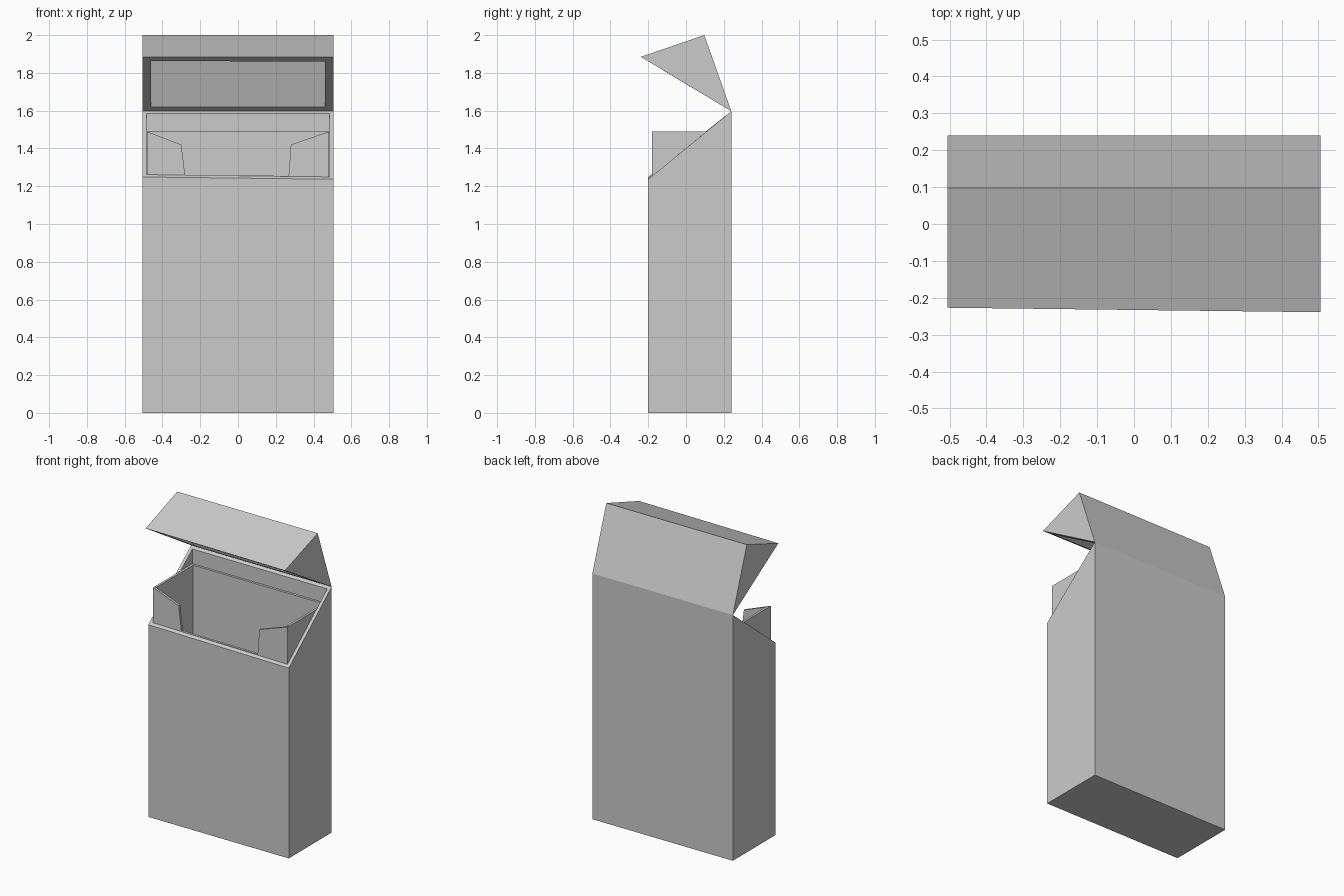
import bpy
import bmesh
from mathutils import Vector

cube = bpy.data.objects.get("Cube")
if cube:
    bpy.data.objects.remove(cube, do_unlink=True)

HALF = 0.505      # half width of the carton
FLOOR = 0.02      # thickness of the base

grey = bpy.data.materials.new("card grey")
grey.use_nodes = True
colour = (0.6, 0.6, 0.6, 1)
grey.diffuse_color = colour
grey.node_tree.nodes["Principled BSDF"].inputs["Base Color"].default_value = colour


def prism(bm, outline, axis, start, end):
    """Extrude an outline along x (outline in y, z) or y (outline in x, z)."""
    place = (lambda d, p: (d, p[0], p[1])) if axis == "x" else (lambda d, p: (p[0], d, p[1]))
    a = [bm.verts.new(place(start, p)) for p in outline]
    b = [bm.verts.new(place(end, p)) for p in outline]
    bm.faces.new(a)
    bm.faces.new(b)
    n = len(outline)
    sides = [bm.faces.new((a[i], a[(i + 1) % n], b[(i + 1) % n], b[i])) for i in range(n)]
    bmesh.ops.recalc_face_normals(bm, faces=bm.faces[:])
    return sides


def finish(bm, name):
    bmesh.ops.recalc_face_normals(bm, faces=bm.faces[:])
    mesh = bpy.data.meshes.new(name)
    bm.to_mesh(mesh)
    bm.free()
    mesh.materials.append(grey)
    obj = bpy.data.objects.new(name, mesh)
    bpy.context.collection.objects.link(obj)
    return obj


# Carton body: slanted mouth, inset to a rim and hollowed straight down
bm = bmesh.new()
sides = prism(bm, [(-0.2, 0), (0.24, 0), (0.24, 1.597), (-0.2, 1.243)], "x", -HALF, HALF)
for v in bm.verts:
    if 1 < v.co.z < 1.4:
        v.co.z -= 0.012 * v.co.x
mouth = sides[2]
bmesh.ops.inset_region(bm, faces=[mouth], thickness=0.02, use_even_offset=True)
well = bmesh.ops.extrude_discrete_faces(bm, faces=[mouth])["faces"][0]
for v in well.verts:
    v.co.z = FLOOR
finish(bm, "carton_body")

# Open lid: triangular prism with a matching triangular cavity underneath
bm = bmesh.new()
hinge, ridge, lip = (0.24, 1.597), (0.097, 2.0), (-0.233, 1.885)
sides = prism(bm, [hinge, ridge, lip], "x", -HALF, HALF)
for v in bm.verts:
    if v.co.y < -0.2:
        v.co.y -= 0.012 * v.co.x
opening = sides[2]
bmesh.ops.inset_region(bm, faces=[opening], thickness=0.045, use_even_offset=True)
rim = list(opening.verts)
bm.faces.remove(opening)
middle = (Vector(hinge) + Vector(lip)) / 2
top = middle + (Vector(ridge) - middle) * 0.84
ends = {}
for side in (-1, 1):
    pair = sorted((v for v in rim if v.co.x * side > 0), key=lambda v: v.co.z)
    tip = bm.verts.new((pair[0].co.x, top.x, top.y))
    bm.faces.new((pair[0], pair[1], tip))
    ends[side] = (pair, tip)
(left, left_tip), (right, right_tip) = ends[1], ends[-1]
for i in range(2):
    bm.faces.new((left[i], right[i], right_tip, left_tip))
finish(bm, "lid")

# Inner liner: notched front, two sides and a back, standing inside the body
WIDE, FRONT, BACK, WALL, TOP = 0.483, -0.181, 0.222, 0.015, 1.49
bm = bmesh.new()
notch = [(-WIDE, FLOOR), (-WIDE, TOP), (-0.3, 1.42), (-0.28, 1.258),
         (0.268, 1.255), (0.28, 1.42), (WIDE, TOP), (WIDE, FLOOR)]
prism(bm, notch, "y", FRONT, FRONT + WALL)
finish(bm, "liner_front")


def panel(name, x0, x1, y0, y1):
    bm = bmesh.new()
    prism(bm, [(y0, FLOOR), (y1, FLOOR), (y1, TOP), (y0, TOP)], "x", x0, x1)
    finish(bm, name)


panel("liner_back", -WIDE, WIDE, BACK - WALL, BACK)
panel("liner_left", WIDE - WALL, WIDE, FRONT + WALL, BACK - WALL)
panel("liner_right", -WIDE, WALL - WIDE, FRONT + WALL, BACK - WALL)
